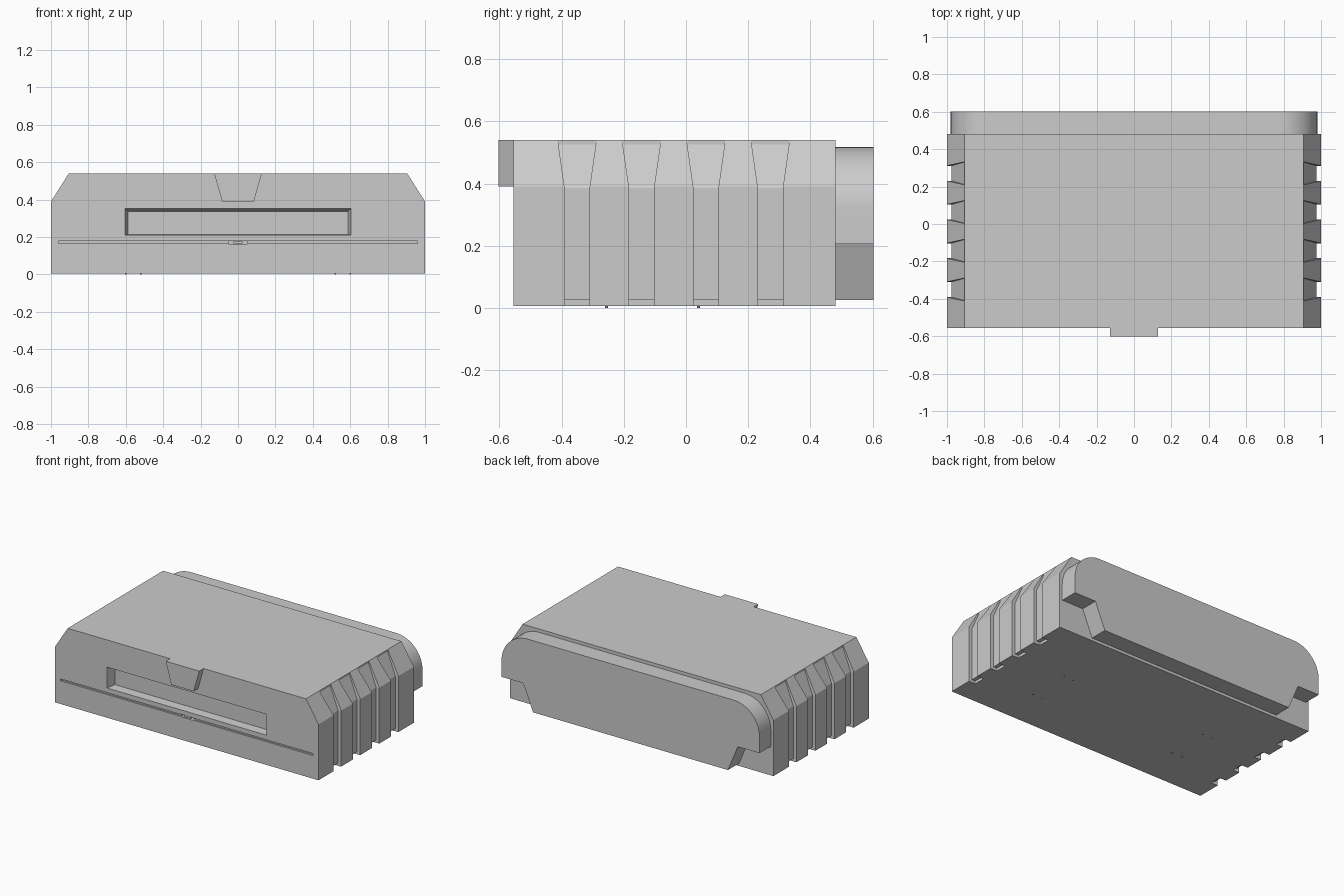
import bpy, bmesh, math

cube = bpy.data.objects.get("Cube")
if cube:
    bpy.data.objects.remove(cube, do_unlink=True)

grey = bpy.data.materials.new("light grey plastic")
grey.use_nodes = True
COLOUR = (0.6, 0.6, 0.6, 1)
grey.diffuse_color = COLOUR
grey.node_tree.nodes["Principled BSDF"].inputs["Base Color"].default_value = COLOUR

FRONT, BACK, TOP, BASE = -0.555, 0.48, 0.54, 0.006


def finish(name, bm):
    bmesh.ops.recalc_face_normals(bm, faces=bm.faces)
    mesh = bpy.data.meshes.new(name)
    bm.to_mesh(mesh)
    bm.free()
    mesh.materials.append(grey)
    ob = bpy.data.objects.new(name, mesh)
    bpy.context.collection.objects.link(ob)
    return ob


def loft(name, *rings):
    """Solid through rings of matching 3D points, capped at both ends."""
    bm = bmesh.new()
    loops = [[bm.verts.new(p) for p in ring] for ring in rings]
    for a, b in zip(loops, loops[1:]):
        for i in range(len(a)):
            j = (i + 1) % len(a)
            bm.faces.new((a[i], a[j], b[j], b[i]))
    bm.faces.new(loops[0])
    bm.faces.new(loops[-1])
    return finish(name, bm)


def extrude_y(name, profile, y0, y1):
    return loft(name, *[[(x, y, z) for x, z in profile] for y in (y0, y1)])


def mirrored(half):
    return half + [(-x, z) for x, z in reversed(half)]


def rect(x, z0, z1):
    return mirrored([(x, z0), (x, z1)])


def cut(target, cutter):
    cutter.hide_render = True
    mod = target.modifiers.new("cut", 'BOOLEAN')
    mod.operation, mod.solver, mod.object = 'DIFFERENCE', 'EXACT', cutter
    bpy.context.view_layer.objects.active = target
    bpy.ops.object.modifier_apply(modifier=mod.name)
    bpy.data.objects.remove(cutter, do_unlink=True)


# Main housing with chamfered upper edges
body = extrude_y("housing", mirrored([(1, BASE), (1, 0.39), (0.905, TOP)]), FRONT, BACK)

# Side grooves: narrow below, flaring over the chamfer, notched at the base
for side in (1, -1):
    for k in range(4):
        yc = -0.35 + k * 0.207
        levels = [(0.95, -0.05, 0.04), (0.95, 0.025, 0.04), (0.977, 0.025, 0.04),
                  (0.977, 0.385, 0.04), (0.905, 0.526, 0.06), (0.905, 0.6, 0.065)]
        bm = bmesh.new()
        walls = []
        for s in (-1, 1):
            inner = [bm.verts.new((side * x, yc + s * h, z)) for x, z, h in levels]
            outer = [bm.verts.new((side * 1.1, yc + s * h, z)) for x, z, h in levels]
            walls.append((inner, outer))
        (i0, o0), (i1, o1) = walls
        for n in range(len(levels) - 1):
            bm.faces.new((i0[n], i0[n + 1], i1[n + 1], i1[n]))
            bm.faces.new((o0[n], o0[n + 1], o1[n + 1], o1[n]))
            for i, o in walls:
                if levels[n][1] != levels[n + 1][1]:
                    bm.faces.new((i[n], i[n + 1], o[n + 1], o[n]))
        # the flat step has no height, so its side walls are merged away
        for n in (0, -1):
            bm.faces.new((i0[n], i1[n], o1[n], o0[n]))
        bmesh.ops.remove_doubles(bm, verts=bm.verts, dist=1e-5)
        # collapse the zero-area strip between the two step levels
        bmesh.ops.holes_fill(bm, edges=[e for e in bm.edges if e.is_boundary])
        cut(body, finish("groove_cutter", bm))

# Tapered front recess, thin seam and button opening
depths = [(0.62, 0.205, 0.365, FRONT - 0.03), (0.605, 0.21, 0.353, FRONT), (0.588, 0.215, 0.338, FRONT + 0.06)]
cut(body, loft("recess_cutter", *[[(x, y, z) for x, z in rect(w, a, b)] for w, a, b, y in depths]))
cut(body, extrude_y("seam_cutter", rect(0.96, 0.165, 0.178), FRONT - 0.05, FRONT + 0.012))
cut(body, extrude_y("button_cutter", rect(0.05, 0.163, 0.18), FRONT - 0.05, FRONT + 0.03))
extrude_y("front_button", rect(0.025, 0.166, 0.176), FRONT + 0.005, FRONT + 0.04)

# Wedge-shaped front catch
extrude_y("front_catch", mirrored([(0.085, 0.39), (0.127, TOP)]), -0.602, FRONT + 0.001)

# Rear panel with rounded upper corners and cut-away lower corners
R = 0.2
arc = [(0.98 - R + R * math.cos(t), 0.517 - R + R * math.sin(t))
       for t in (math.pi / 2 * i / 16 for i in range(17))]
panel = extrude_y("rear_panel", mirrored([(0.74, 0.025), (0.815, 0.205), (0.98, 0.205)] + arc),
                  BACK - 0.001, 0.602)
bpy.ops.object.select_all(action='DESELECT')
panel.select_set(True)
bpy.context.view_layer.objects.active = panel
bpy.ops.object.shade_smooth_by_angle(angle=math.radians(30))

# Tiny studs under the base
for x in (-0.6, -0.52, 0.52, 0.6):
    for y in (-0.255, 0.04):
        ring = [(x + 0.005 * math.cos(a), y + 0.005 * math.sin(a)) for a in (math.tau * i / 8 for i in range(8))]
        loft("base_stud", *[[(px, py, z) for px, py in ring] for z in (0, BASE + 0.001)])
